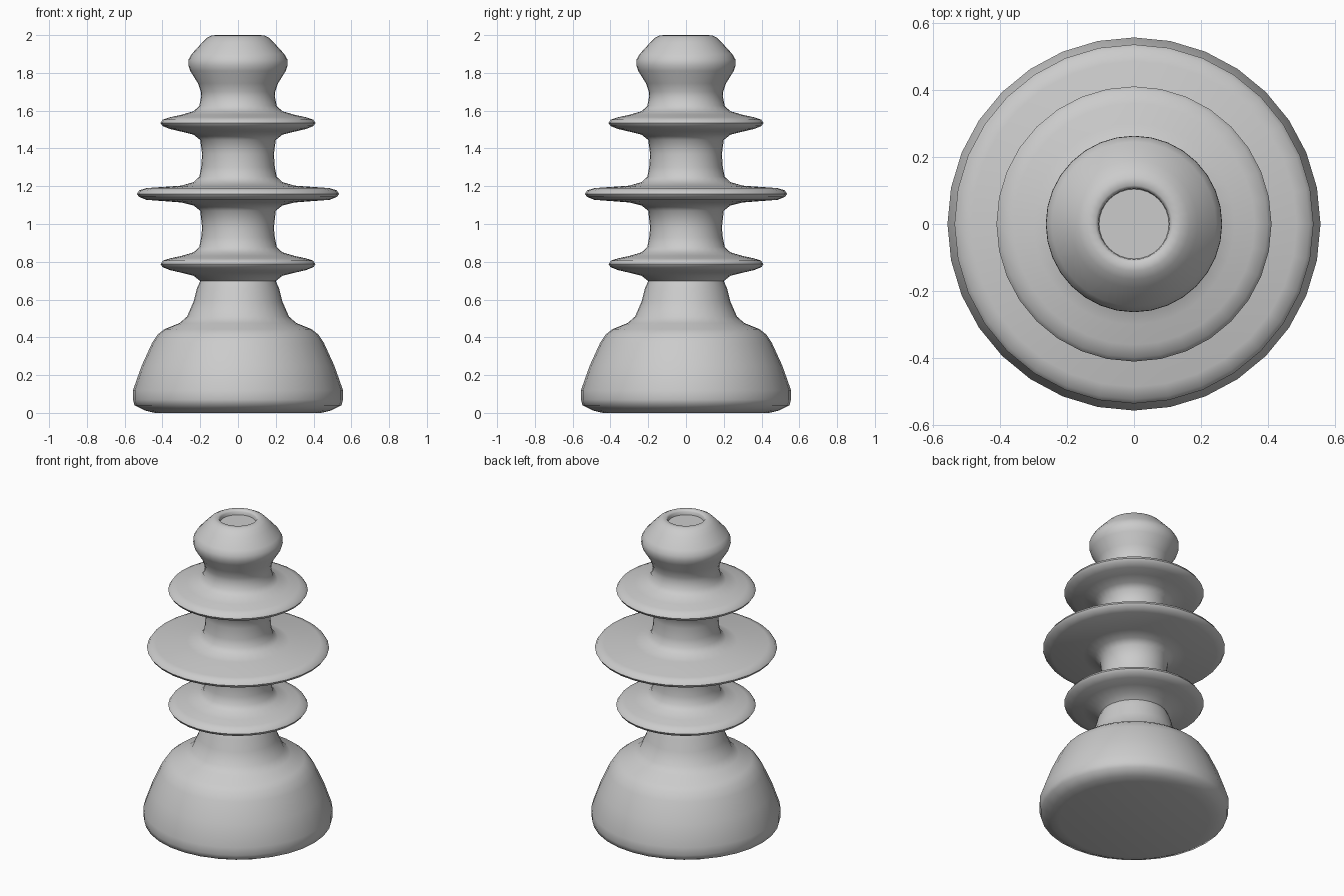
import bpy, bmesh, math

if "Cube" in bpy.data.objects:
    bpy.data.objects.remove(bpy.data.objects["Cube"])

SEG = 32


def lathe(name, profile):
    """Revolve an (r, z) profile about z; ends are closed with caps."""
    bm = bmesh.new()
    rings = []
    for r, z in profile:
        rings.append([bm.verts.new((r * math.cos(2 * math.pi * i / SEG),
                                    r * math.sin(2 * math.pi * i / SEG), z))
                      for i in range(SEG)])
    for a, b in zip(rings, rings[1:]):
        for i in range(SEG):
            j = (i + 1) % SEG
            bm.faces.new((a[i], a[j], b[j], b[i]))
    bm.faces.new(rings[0][::-1])
    bm.faces.new(rings[-1])
    me = bpy.data.meshes.new(name)
    bm.to_mesh(me)
    bm.free()
    ob = bpy.data.objects.new(name, me)
    bpy.context.collection.objects.link(ob)
    bpy.context.view_layer.objects.active = ob
    ob.select_set(True)
    bpy.ops.object.shade_smooth_by_angle(angle=math.radians(60))
    ob.select_set(False)


# Rounded flange blending into the stem above and below
def flange(r, z):
    return [(0.20, z - 0.09), (0.235, z - 0.062), (0.30, z - 0.046),
            (r - 0.05, z - 0.032), (r - 0.01, z - 0.016), (r, z),
            (r - 0.012, z + 0.018), (r - 0.05, z + 0.030), (0.30, z + 0.043),
            (0.235, z + 0.062), (0.205, z + 0.09), (0.195, z + 0.14)]


# Bell-shaped foot and tapering neck
profile = [(0.44, 0.0), (0.49, 0.012), (0.548, 0.04), (0.556, 0.07),
           (0.556, 0.12), (0.51, 0.25), (0.455, 0.37), (0.425, 0.415),
           (0.39, 0.443), (0.31, 0.475), (0.27, 0.51), (0.235, 0.59),
           (0.217, 0.66)]
# Three flanges on the stem
profile += flange(0.41, 0.788)
profile += [(0.19, 0.98)]
profile += flange(0.535, 1.16)
profile += [(0.19, 1.37)]
profile += flange(0.41, 1.535)
# Bulbous head with a shallow recess in the top
profile += [(0.197, 1.70), (0.212, 1.745), (0.253, 1.81), (0.263, 1.84),
            (0.262, 1.87), (0.245, 1.90), (0.19, 1.96), (0.165, 1.985),
            (0.14, 1.998), (0.115, 2.0), (0.106, 1.99), (0.104, 1.97)]
lathe("insulator_body", profile)
